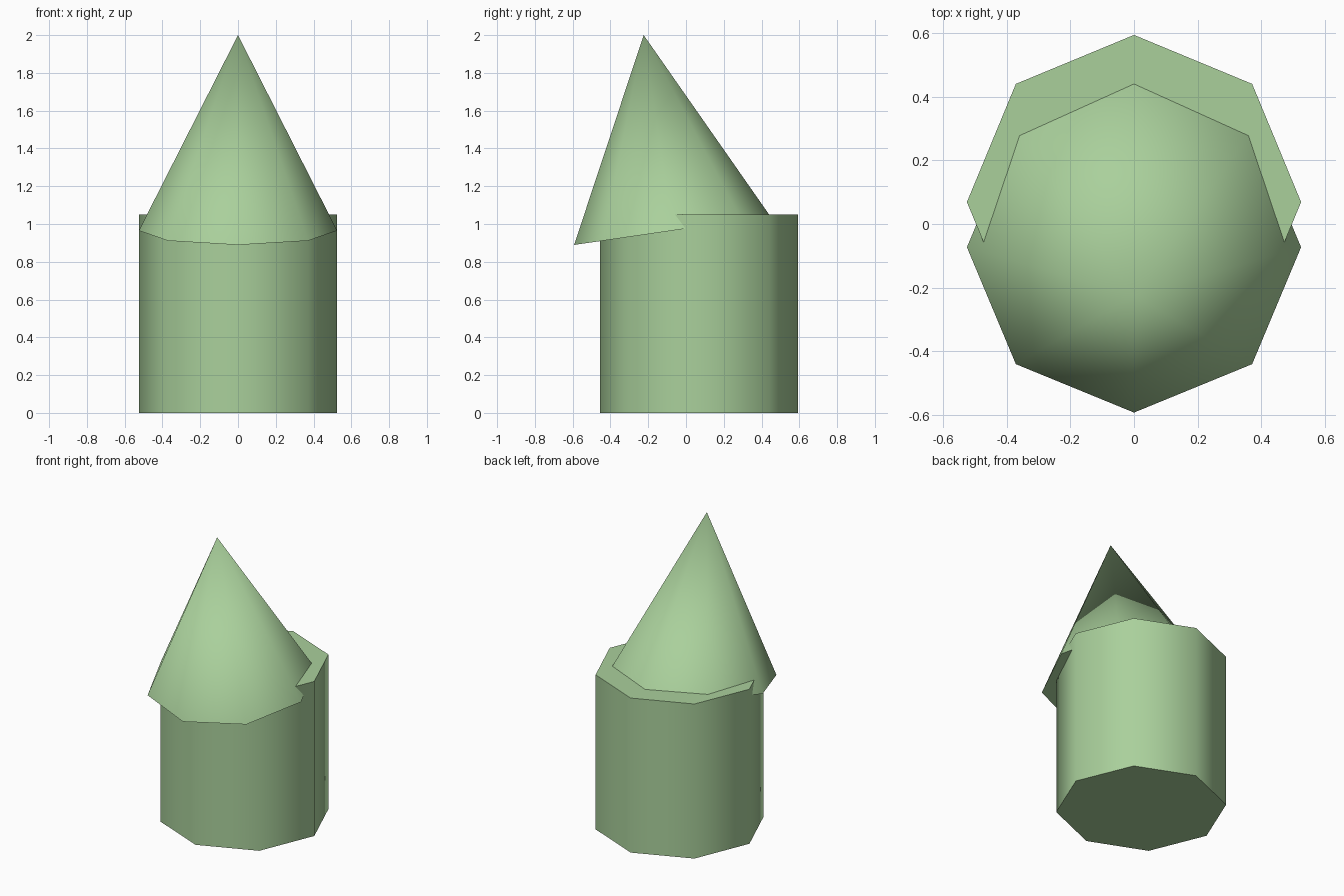
import bpy
import math
from mathutils import Matrix, Vector

if "Cube" in bpy.data.objects:
    bpy.data.objects.remove(bpy.data.objects["Cube"])

SIDES, RADIUS = 8, 0.525

green = bpy.data.materials.new("leaf_green")
green.diffuse_color = (0.40, 0.63, 0.33, 1)
green.use_nodes = True
green.node_tree.nodes["Principled BSDF"].inputs["Base Color"].default_value = green.diffuse_color


def finish(name):
    """Name, colour and smooth the part just added, keeping the rims sharp."""
    ob = bpy.context.object
    ob.name = ob.data.name = name
    ob.data.materials.append(green)
    # octagon corner pointing along +y, +x
    ob.data.transform(Matrix.Rotation(0, 4, 'Z'))
    bpy.ops.object.shade_smooth_by_angle(angle=math.radians(60))
    return ob


# Tower body: upright eight-sided drum
bpy.ops.mesh.primitive_cylinder_add(vertices=SIDES, radius=RADIUS, depth=1.05,
                                    location=(0, 0.069, 0.525))
finish("tower_body")

# Roof: eight-sided cone leaning forward, sunk partly into the drum
base, apex = Vector((0, -0.073, 0.965)), Vector((0, -0.224, 2.0))
axis = apex - base
bpy.ops.mesh.primitive_cone_add(vertices=SIDES, radius1=RADIUS, radius2=0,
                                depth=axis.length, location=(base + apex) / 2,
                                rotation=(math.atan2(-axis.y, axis.z), 0, 0))
finish("leaning_roof")
